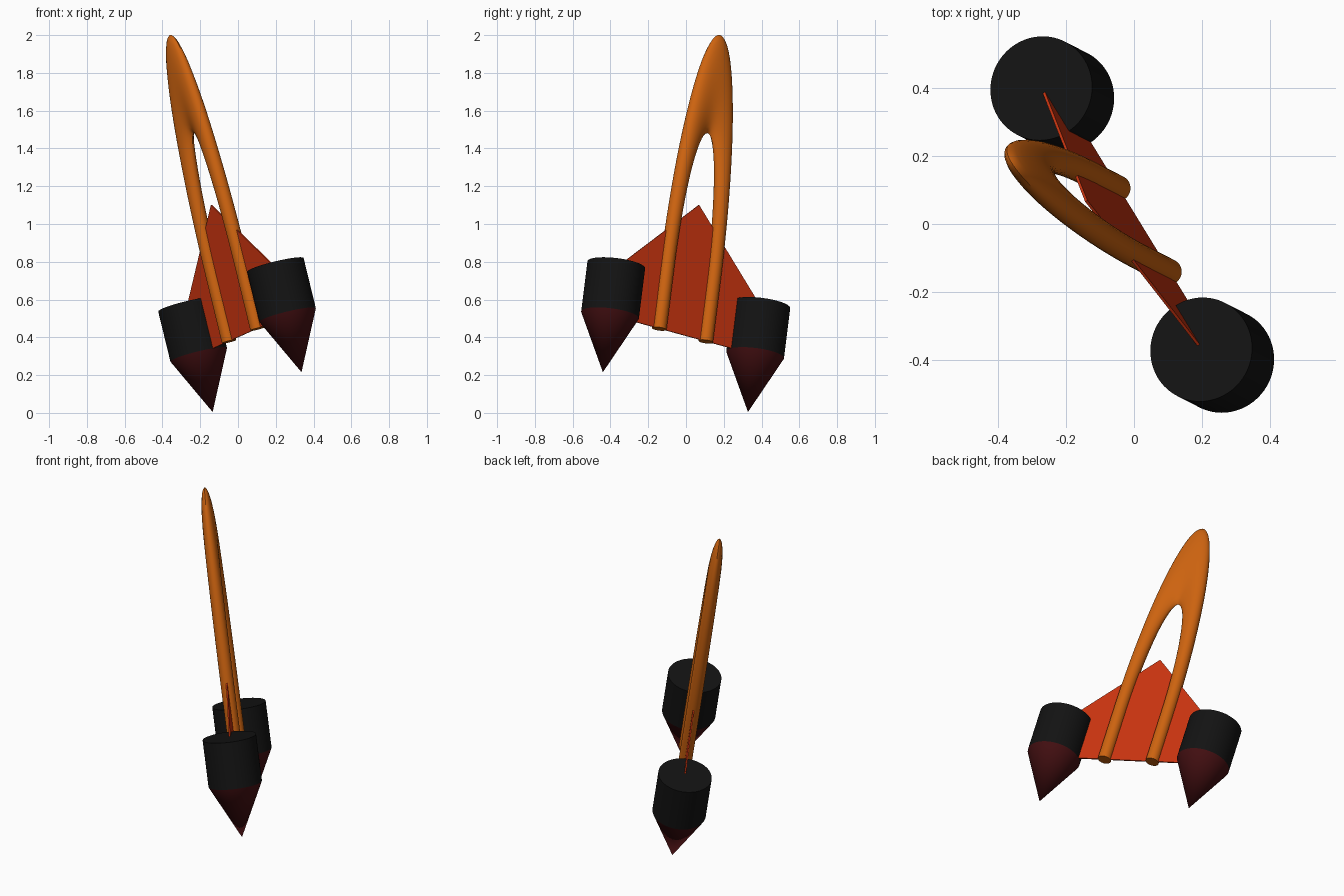
import bpy, bmesh, math
from mathutils import Matrix, Vector

if "Cube" in bpy.data.objects:
    bpy.data.objects.remove(bpy.data.objects["Cube"])

# Ship frame: s = sideways, n = thickness, u = towards the nose
U = Vector((-0.235, 0.1204, 0.964)).normalized()
S = Vector((0.506, -0.829, 0.238))
S = (S - U * S.dot(U)).normalized()
N = U.cross(S)
FRAME = Matrix.Translation((0.101, -0.056, 0.11)) @ Matrix((S, N, U)).transposed().to_4x4()


def material(name, rgb):
    m = bpy.data.materials.new(name)
    m.diffuse_color = (*rgb, 1)
    m.use_nodes = True
    m.node_tree.nodes["Principled BSDF"].inputs["Base Color"].default_value = m.diffuse_color
    return m


ORANGE = material("orange", (0.61, 0.125, 0.005))
RED = material("red", (0.58, 0.034, 0.005))
BLACK = material("black", (0.0062, 0.0062, 0.0062))
MAROON = material("dark maroon", (0.06, 0.005, 0.006))


def finish(bm, name, mat, smooth=True):
    bmesh.ops.recalc_face_normals(bm, faces=bm.faces)
    bm.transform(FRAME)
    me = bpy.data.meshes.new(name)
    bm.to_mesh(me)
    bm.free()
    me.materials.append(mat)
    ob = bpy.data.objects.new(name, me)
    bpy.context.collection.objects.link(ob)
    if smooth:
        bpy.context.view_layer.objects.active = ob
        ob.select_set(True)
        bpy.ops.object.shade_smooth_by_angle(angle=math.radians(35))
        ob.select_set(False)
    return ob


# Wishbone hull: a half torus stretched towards the nose, with straight legs
R, r, K, U0, BASE = 0.148, 0.0385, 7.01, 0.653, 0.312
ARC, SIDES = 96, 24
stations = [(0, BASE)] + [(math.pi * i / ARC, U0) for i in range(ARC + 1)] + [(math.pi, BASE)]
bm = bmesh.new()
rings = []
for t, u in stations:
    ring = []
    for j in range(SIDES):
        p = 2 * math.pi * j / SIDES
        rad = R + r * math.cos(p)
        ring.append(bm.verts.new((rad * math.cos(t), r * math.sin(p), u + K * rad * math.sin(t))))
    rings.append(ring)
for a, b in zip(rings, rings[1:]):
    for j in range(SIDES):
        k = (j + 1) % SIDES
        bm.faces.new((a[j], a[k], b[k], b[j]))
bm.faces.new(rings[0])
bm.faces.new(rings[-1])
finish(bm, "wishbone_hull", ORANGE)

# Thin wing plate between the engines
bm = bmesh.new()
outline = [(-0.447, 0.314), (0.447, 0.314), (0.447, 0.589), (0, 1.027), (-0.447, 0.589)]
face = bm.faces.new([bm.verts.new((s, -0.004, u)) for s, u in outline])
ext = bmesh.ops.extrude_face_region(bm, geom=[face])
bmesh.ops.translate(bm, vec=(0, 0.008, 0),
                    verts=[v for v in ext["geom"] if isinstance(v, bmesh.types.BMVert)])
finish(bm, "wing_plate", RED, smooth=False)

# Engines: black drum with a maroon cone below
for side, x in (("right", 0.4625), ("left", -0.4625)):
    for part, mat, r1, r2, lo, hi in (("drum", BLACK, 0.154, 0.154, 0.314, 0.589),
                                      ("cone", MAROON, 0, 0.154, 0, 0.314)):
        bm = bmesh.new()
        bmesh.ops.create_cone(bm, cap_ends=True, segments=64, radius1=r1, radius2=r2, depth=hi - lo,
                              matrix=Matrix.Translation((x, 0, (lo + hi) / 2)))
        bmesh.ops.remove_doubles(bm, verts=bm.verts, dist=1e-5)
        finish(bm, f"{side}_engine_{part}", mat)
